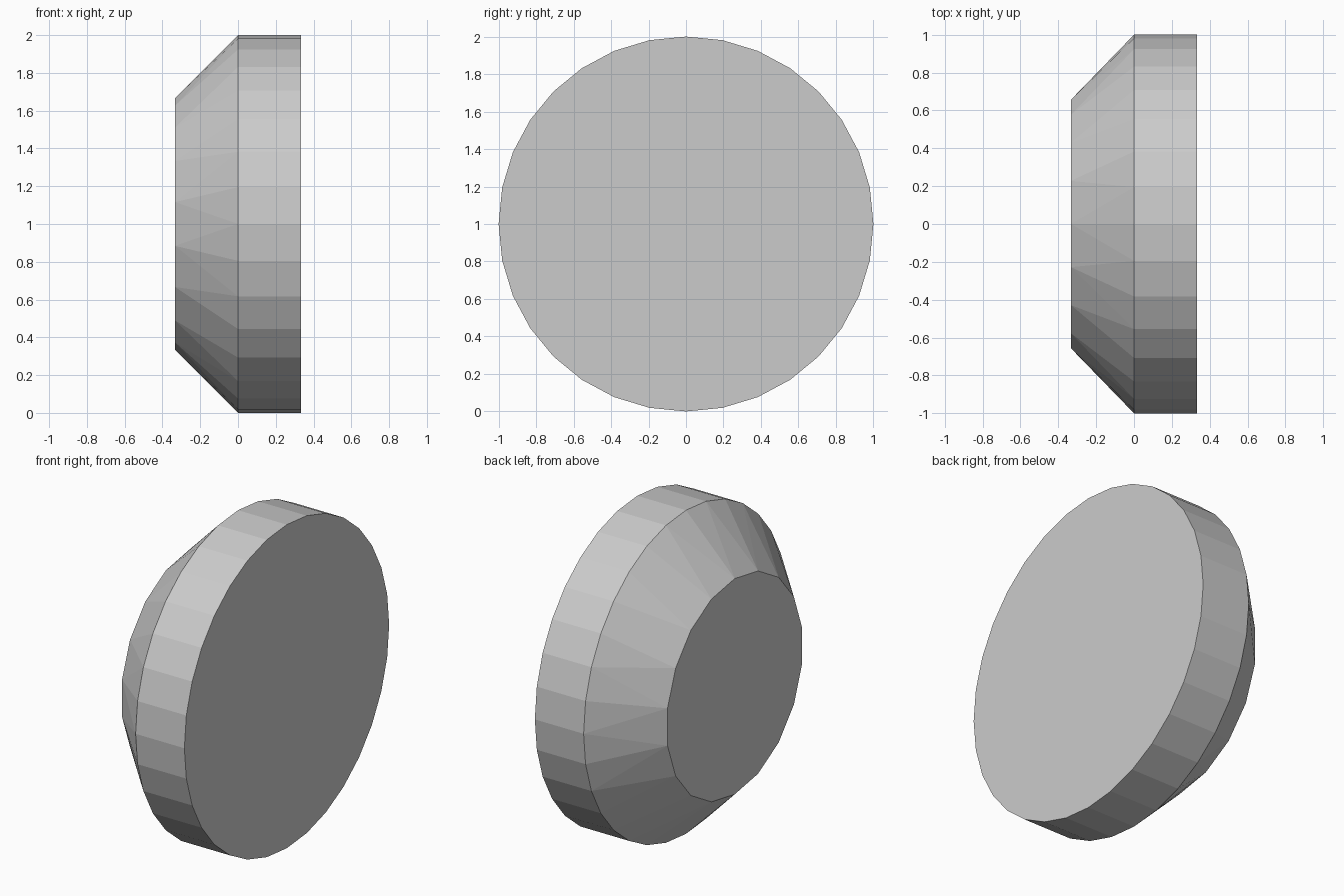
import bpy, bmesh
from math import sin, cos, pi, radians

if "Cube" in bpy.data.objects:
    bpy.data.objects.remove(bpy.data.objects["Cube"])


def ring(bm, x, radius, sides):
    """Circle of vertices around the x axis, first vertex at the top."""
    return [bm.verts.new((x, radius * sin(2 * pi * i / sides),
                          1 + radius * cos(2 * pi * i / sides)))
            for i in range(sides)]


bm = bmesh.new()

# Straight rim (32 sides) tapering to a narrower 18-sided face
verts = ring(bm, 1 / 3, 1.0, 32) + ring(bm, 0.0, 1.0, 32) + ring(bm, -1 / 3, 2 / 3, 18)
bmesh.ops.convex_hull(bm, input=verts)

# Merge coplanar triangles into clean caps and rim quads
bmesh.ops.dissolve_limit(bm, angle_limit=radians(0.5), verts=bm.verts[:], edges=bm.edges[:])
bmesh.ops.recalc_face_normals(bm, faces=bm.faces[:])

mesh = bpy.data.meshes.new("bevelled_disc")
bm.to_mesh(mesh)
bm.free()
disc = bpy.data.objects.new("bevelled_disc", mesh)
bpy.context.collection.objects.link(disc)
